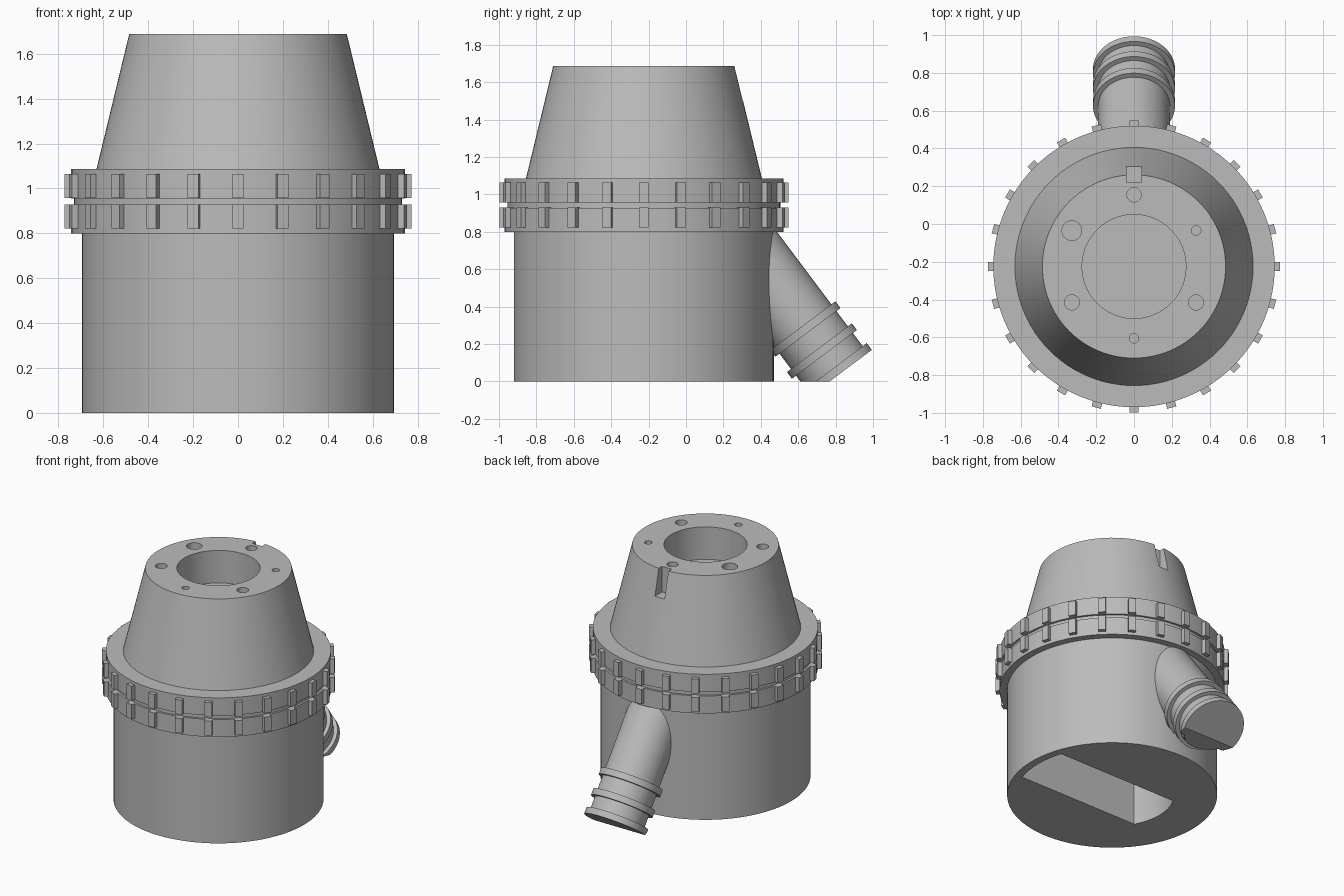
import bpy, bmesh, math
from mathutils import Matrix, Vector

if "Cube" in bpy.data.objects:
    bpy.data.objects.remove(bpy.data.objects["Cube"], do_unlink=True)

CY = -0.225      # y of the main axis
SEGS = 96

grey = bpy.data.materials.new("plain_grey")
grey.use_nodes = True
grey.diffuse_color = (0.5, 0.5, 0.5, 1)
grey.node_tree.nodes["Principled BSDF"].inputs["Base Color"].default_value = (0.5, 0.5, 0.5, 1)


def to_object(name, bm, matrix):
    bmesh.ops.recalc_face_normals(bm, faces=bm.faces)
    mesh = bpy.data.meshes.new(name)
    bm.transform(matrix)
    bm.to_mesh(mesh)
    bm.free()
    mesh.materials.append(grey)
    ob = bpy.data.objects.new(name, mesh)
    bpy.context.collection.objects.link(ob)
    return ob


def lathe(name, profile, matrix=Matrix.Translation((0, CY, 0)), segs=SEGS):
    """Closed solid of revolution from (radius, height) points."""
    bm = bmesh.new()
    rings = []
    for r, z in profile:
        rings.append([bm.verts.new((r * math.cos(a), r * math.sin(a), z))
                      for a in (2 * math.pi * i / segs for i in range(segs))])
    for low, high in zip(rings, rings[1:]):
        for i in range(segs):
            j = (i + 1) % segs
            bm.faces.new((low[i], low[j], high[j], high[i]))
    bm.faces.new(rings[0])
    bm.faces.new(rings[-1])
    return to_object(name, bm, matrix)


def box(name, centre, size):
    bm = bmesh.new()
    bmesh.ops.create_cube(bm, size=1)
    return to_object(name, bm, Matrix.Translation(centre) @ Matrix.Diagonal((*size, 1)))


def cut(target, cutter):
    mod = target.modifiers.new("cut", 'BOOLEAN')
    mod.operation = 'DIFFERENCE'
    mod.solver = 'EXACT'
    mod.object = cutter
    bpy.context.view_layer.update()
    bpy.context.view_layer.objects.active = target
    bpy.ops.object.modifier_apply(modifier=mod.name)
    bpy.data.objects.remove(cutter, do_unlink=True)


def shade(ob):
    bpy.ops.object.select_all(action='DESELECT')
    ob.select_set(True)
    bpy.context.view_layer.objects.active = ob
    bpy.ops.object.shade_smooth_by_angle(angle=math.radians(25))


# Drum with an arc-ended slot in its underside
body = lathe("body", [(0.695, 0), (0.695, 0.81)])
bm = bmesh.new()
outline = []
for radius, middle in ((0.64, 0), (0.41, math.pi)):
    half = math.asin(0.2 / radius)
    for i in range(17):
        a = middle - half + 2 * half * i / 16
        outline.append(bm.verts.new((radius * math.cos(a), radius * math.sin(a), -0.1)))
base = bm.faces.new(outline)
top = bmesh.ops.extrude_face_region(bm, geom=[base])["geom"]
bmesh.ops.translate(bm, vec=(0, 0, 0.7), verts=[g for g in top if isinstance(g, bmesh.types.BMVert)])
cut(body, to_object("slot_cutter", bm, Matrix.Translation((0, CY, 0))))

# Collar pair with a groove between
collar = lathe("collar", [(0.745, 0.8), (0.745, 0.928), (0.73, 0.928),
                          (0.73, 0.956), (0.745, 0.956), (0.745, 1.086)])

# Grip ribs on both collars
bm = bmesh.new()
for i in range(24):
    turn = Matrix.Rotation(math.radians(15 * i), 4, 'Z')
    for z in (0.875, 1.01):
        place = turn @ Matrix.Translation((0.749, 0, z)) @ Matrix.Diagonal((0.048, 0.05, 0.107, 1))
        bmesh.ops.create_cube(bm, size=1, matrix=place)
to_object("grip_ribs", bm, Matrix.Translation((0, CY, 0)))

# Tapered top with bore, bolt holes and key notch
cone = lathe("tapered_top", [(0.632, 1.08), (0.485, 1.687)])
cut(cone, lathe("bore_cutter", [(0.275, 1.45), (0.275, 1.8)]))
hole_radii = (0.025, 0.038, 0.052, 0.04, 0.025, 0.04)
for i, r in enumerate(hole_radii):
    a = math.radians(30 + 60 * i)
    spot = Matrix.Translation((0.38 * math.cos(a), CY + 0.38 * math.sin(a), 0))
    cut(cone, lathe("hole_cutter", [(r, 1.5), (r, 1.8)], spot, 32))
cut(cone, box("notch_cutter", (0, 0.37, 1.65), (0.078, 0.3, 0.3)))

# Slanted ribbed spout, trimmed flat at the ground
axis = Vector((0, -0.6, 0.8))
tilt = Matrix.Translation((0, 0.82, 0.038)) @ axis.to_track_quat('Z', 'Y').to_matrix().to_4x4()
profile = []
for start, end in ((0, 0.133), (0.133, 0.28), (0.28, 0.9)):
    profile += [(0.217, start), (0.217, start + 0.045), (0.19, start + 0.045), (0.19, end)]
spout = lathe("spout", profile, tilt, 64)
cut(spout, box("ground_cutter", (0, 0.8, -0.5), (2, 2, 1)))

for part in (body, collar, cone, spout):
    shade(part)
